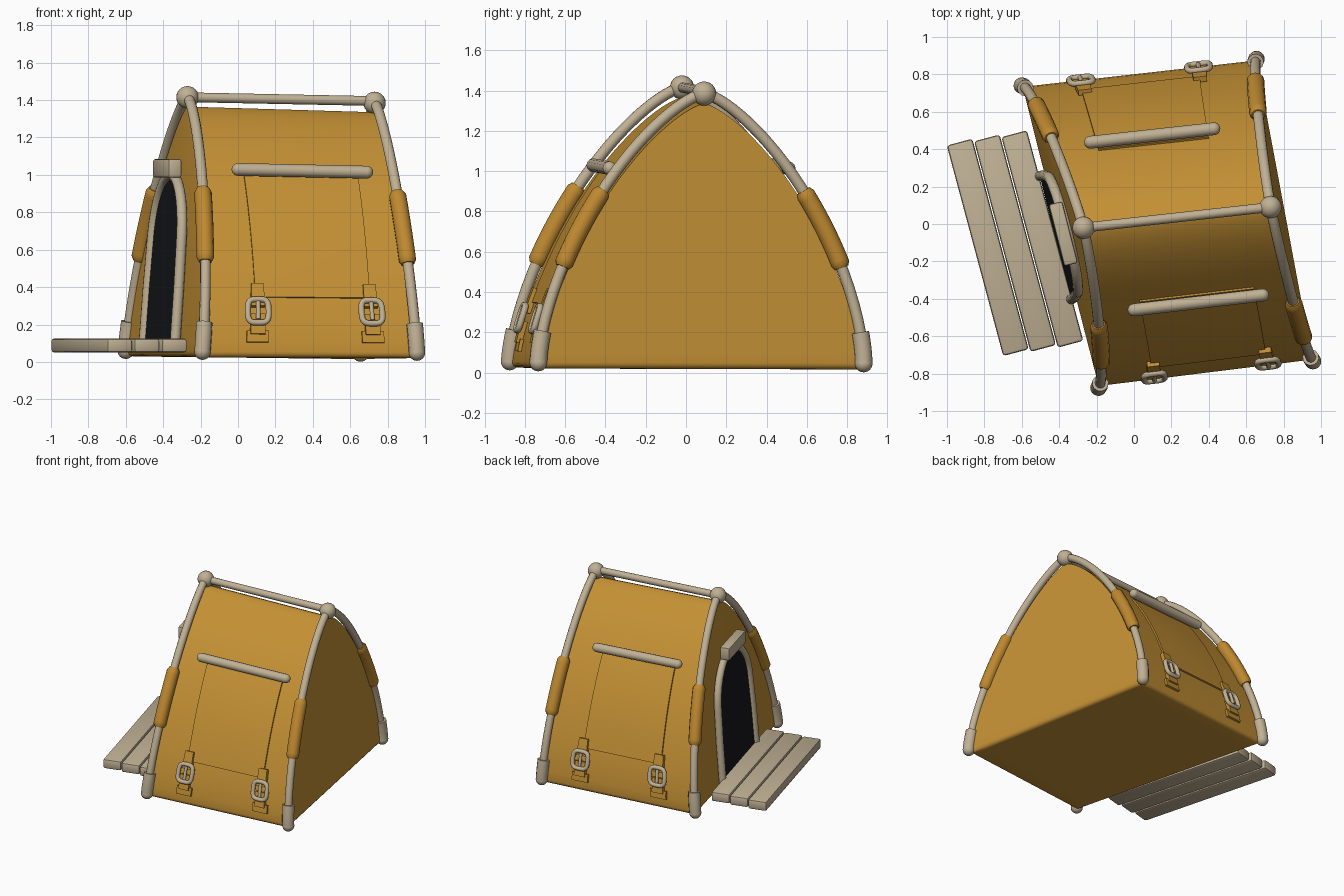
import bpy, bmesh, math
from mathutils import Vector as V

if "Cube" in bpy.data.objects:
    bpy.data.objects.remove(bpy.data.objects["Cube"])


def material(name, rgb):
    m = bpy.data.materials.new(name)
    m.diffuse_color = (*rgb, 1)
    m.use_nodes = True
    m.node_tree.nodes["Principled BSDF"].inputs["Base Color"].default_value = m.diffuse_color
    return m


OCHRE = material("ochre canvas", (0.55, 0.28, 0.035))
SLEEVE = material("sleeve ochre", (0.52, 0.25, 0.03))
TAN = material("pale tan", (0.53, 0.44, 0.30))
BLACK = material("dark opening", (0.008, 0.009, 0.011))

# Each end arch: foot at -y, foot at +y, apex
ENDS = [(V((-.19, -.875, .055)), V((-.60, .74, .06)), V((-.27, -.02, 1.415))),
        (V((.957, -.733, .05)), V((.655, .882, .045)), V((.73, .09, 1.385)))]


def arch(end, side, h, canvas=False):
    """Point on an arch at height fraction h; side from -1 to 1 across it."""
    a, b, top = ENDS[end]
    mid, half = (a + b) / 2, (b - a) / 2
    w = max(0, 1 - h ** 1.6) ** .72
    if canvas:
        mid = mid - V((0, 0, .03))
        top = top - V((0, 0, .05))
        half = half * (.995 - .02 * min(1, h * 3))
    return mid.lerp(top, h) + half * (w * side)


def skin(side, u, h, off=0):
    """Point on a canvas side, u from door end to back end, lifted by off."""
    f = lambda uu, hh: arch(0, side, hh, True).lerp(arch(1, side, hh, True), uu)
    n = (f(u + .01, h) - f(u - .01, h)).cross(f(u, h + .01) - f(u, h - .01)).normalized()
    return f(u, h) + n * (-side * off)


def finish(ob, name, mat, angle=40):
    ob.name = name
    ob.data.materials.clear()
    ob.data.materials.append(mat)
    bpy.ops.object.select_all(action='DESELECT')
    bpy.context.view_layer.objects.active = ob
    ob.select_set(True)
    bpy.ops.object.shade_smooth_by_angle(angle=math.radians(angle))
    return ob


def from_bmesh(bm, name, mat, angle=40):
    bmesh.ops.remove_doubles(bm, verts=bm.verts, dist=.0005)
    bmesh.ops.recalc_face_normals(bm, faces=bm.faces)
    me = bpy.data.meshes.new(name)
    bm.to_mesh(me)
    bm.free()
    ob = bpy.data.objects.new(name, me)
    bpy.context.collection.objects.link(ob)
    return finish(ob, name, mat, angle)


def grid(bm, f, nx, ny):
    vs = [[bm.verts.new(f(i / nx, j / ny)) for j in range(ny + 1)] for i in range(nx + 1)]
    for i in range(nx):
        for j in range(ny):
            bm.faces.new((vs[i][j], vs[i + 1][j], vs[i + 1][j + 1], vs[i][j + 1]))


def tube(name, pts, r, mat, closed=False, soft=False):
    cu = bpy.data.curves.new(name, 'CURVE')
    cu.dimensions = '3D'
    cu.bevel_depth, cu.bevel_resolution, cu.use_fill_caps = r, 4, True
    sp = cu.splines.new('POLY')
    sp.points.add(len(pts) - 1)
    for i, (p, q) in enumerate(zip(sp.points, pts)):
        p.co = (*q, 1)
        if soft and i in (0, len(pts) - 1):
            p.radius = .75
    sp.use_cyclic_u = closed
    ob = bpy.data.objects.new(name, cu)
    bpy.context.collection.objects.link(ob)
    bpy.ops.object.select_all(action='DESELECT')
    bpy.context.view_layer.objects.active = ob
    ob.select_set(True)
    bpy.ops.object.convert(target='MESH')
    return finish(bpy.context.object, name, mat, 50)


def ball(name, p, r, mat):
    bpy.ops.mesh.primitive_uv_sphere_add(segments=20, ring_count=12, radius=r, location=p)
    finish(bpy.context.object, name, mat, 60)


def box(name, p, size, rot, mat, bevel=.012):
    bm = bmesh.new()
    bmesh.ops.create_cube(bm, size=1)
    bmesh.ops.scale(bm, vec=size, verts=bm.verts)
    bmesh.ops.bevel(bm, geom=bm.edges[:], offset=bevel, segments=2, affect='EDGES', profile=.5)
    ob = from_bmesh(bm, name, mat)
    ob.location, ob.rotation_euler = p, (0, 0, rot)


def patch(name, side, bottom, top, h0, h1, off, thick, puff=0):
    """Solid cloth piece lying on a canvas side; bottom and top are u ranges."""
    bm = bmesh.new()
    for k in (0, 1):
        def f(i, j):
            a = bottom[0] + (top[0] - bottom[0]) * j
            b = bottom[1] + (top[1] - bottom[1]) * j
            lift = puff * math.sin(math.pi * i) * math.sin(math.pi * j) if k else 0
            return skin(side, a + (b - a) * i, h0 + (h1 - h0) * j, off + k * thick + lift)
        grid(bm, f, 10, 10)
    bmesh.ops.bridge_loops(bm, edges=[e for e in bm.edges if e.is_boundary])
    from_bmesh(bm, name, OCHRE)


# Canvas body: two curved sides, two end walls, floor with rounded rim
along = (ENDS[0][1] - ENDS[0][0]).normalized()
across = V((along.x, along.y, 0)).normalized()
OUT = V((-across.y, across.x, 0))  # outward from the door wall
spread = lambda t: math.sin(t * math.pi / 2)
bm = bmesh.new()
for s in (-1, 1):
    grid(bm, lambda i, j: arch(0, s, spread(j), True).lerp(arch(1, s, spread(j), True), i), 10, 24)
for end, bulge in ((0, .02), (1, 0)):
    def wall(i, j):
        s, h = i * 2 - 1, spread(j)
        return arch(end, s, h, True) + OUT * (bulge * math.sin(math.pi * h) * (1 - s * s))
    grid(bm, wall, 12, 24)
grid(bm, lambda i, j: arch(0, 2 * i - 1, 0, True).lerp(arch(1, 2 * i - 1, 0, True), j), 12, 10)
bmesh.ops.remove_doubles(bm, verts=bm.verts, dist=.0005)
bmesh.ops.recalc_face_normals(bm, faces=bm.faces)
rim = [e for e in bm.edges if max(v.co.z for v in e.verts) < .06 and e.calc_face_angle(0) > .7]
bmesh.ops.bevel(bm, geom=rim, offset=.032, segments=4, affect='EDGES', profile=.5)
from_bmesh(bm, "canvas_body", OCHRE, 45)

# Arched poles with apex balls, foot caps and padded sleeves
for end, word in ((0, "door"), (1, "back")):
    ball(word + "_apex_ball", ENDS[end][2], .06, TAN)
    for s in (-1, 1):
        run = lambda a, b, n: [arch(end, s, a + (b - a) * i / n) for i in range(n + 1)]
        tube(word + "_pole", [arch(end, s, spread(i / 28)) for i in range(29)], .028, TAN)
        tube(word + "_foot_cap", run(0, .115, 8), .044, TAN)
        ball(word + "_foot_end", arch(end, s, 0), .044, TAN)
        tube(word + "_pole_sleeve", run(.355, .64, 20), .047, SLEEVE, soft=True)
tube("ridge_pole", [ENDS[0][2], ENDS[1][2] + V((0, 0, .01))], .026, TAN)

# Side windows: rod, rolled-down flap, straps and buckles (u ranges per side)
for s, rod, top, low in ((-1, (.19, .86), (.225, .82), (.255, .80)),
                         (1, (.165, .775), (.20, .745), (.235, .752))):
    ends = [skin(s, u, .728, .055) for u in rod]
    tube("flap_rod", ends, .034, TAN)
    for p in ends:
        ball("flap_rod_end", p, .034, TAN)
    patch("window_flap", s, (low[0] - .01, low[1]), top, .24, .735, .003, .012, .004)
    for u in low:
        patch("lower_strap", s, (u - .052, u + .052), (u - .052, u + .052), .06, .105, .002, .018)
        patch("middle_strap", s, (u - .035, u + .035), (u - .035, u + .035), .09, .17, .004, .03)
        patch("upper_strap", s, (u - .033, u + .033), (u - .03, u + .03), .20, .29, .004, .03)
        ring = []
        for i in range(24):
            c, d = math.cos(i * math.pi / 12), math.sin(i * math.pi / 12)
            ring.append(skin(s, u + .05 * math.copysign(abs(c) ** .55, c),
                             .178 + .046 * math.copysign(abs(d) ** .55, d), .04))
        tube("buckle_ring", ring, .016, TAN, True)
        tube("buckle_prong", [skin(s, u, h, .042) for h in (.145, .215)], .012, TAN)


# Doorway: dark opening, tube frame and top block
def door(s, z, off=0):
    h = (z - .05) / 1.365
    p = arch(0, 0, h)
    return V((p.x, p.y, z)) + across * s + OUT * (.028 + .022 * z + off)


path = [door(-.34, .09), door(-.335, .4)]
path += [door(-.32 * math.cos(i * math.pi / 18), .64 + .36 * math.sin(i * math.pi / 18)) for i in range(19)]
path += [door(.335, .4), door(.34, .09)]
tube("door_frame", path, .028, TAN)
bm = bmesh.new()
bm.faces.new([bm.verts.new(p) for p in path])
from_bmesh(bm, "door_opening", BLACK)
turn = math.atan2(-across.x, across.y)
box("door_top_block", door(0, 1.035, .025), (.075, .34, .10), turn, TAN)

# Step of three planks in front of the door
for x, y in ((-.782, -.125), (-.636, -.1025), (-.490, -.08)):
    box("step_plank", (x, y, .088), (.141, 1.165, .075), math.radians(15), TAN, .015)
